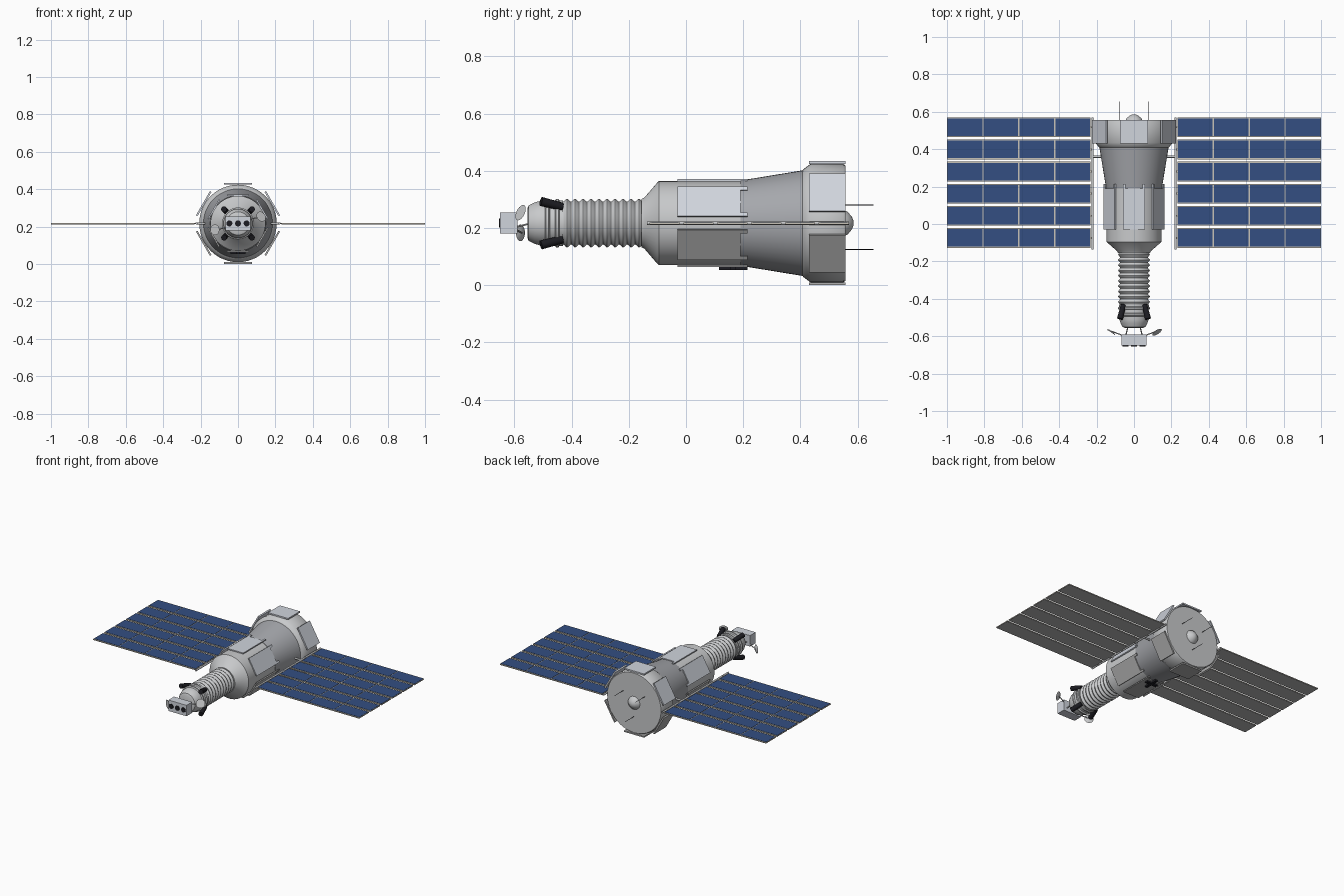
import bpy, bmesh, math
from mathutils import Vector, Matrix

cube = bpy.data.objects.get("Cube")
if cube:
    bpy.data.objects.remove(cube, do_unlink=True)

AXIS = 0.217  # height of the body's long axis


def material(name, r, g, b):
    m = bpy.data.materials.new(name)
    m.use_nodes = True
    m.diffuse_color = (r, g, b, 1)
    m.node_tree.nodes["Principled BSDF"].inputs["Base Color"].default_value = (r, g, b, 1)
    return m


HULL = material("hull grey", 0.58, 0.59, 0.6)
PLATE = material("pale plate blue grey", 0.63, 0.66, 0.72)
LOWER = material("lower plate grey", 0.44, 0.44, 0.44)
CONE = material("dark hull grey", 0.38, 0.39, 0.415)
BLUE = material("solar cell blue", 0.033, 0.077, 0.225)
FRAME = material("frame cream", 0.58, 0.55, 0.48)
UNDER = material("wing underside grey", 0.46, 0.46, 0.465)
BLACK = material("black", 0.012, 0.012, 0.016)


def finish(name, bm, mats, smooth=True):
    bmesh.ops.recalc_face_normals(bm, faces=bm.faces)
    me = bpy.data.meshes.new(name)
    bm.to_mesh(me)
    bm.free()
    for m in mats:
        me.materials.append(m)
    if smooth:
        me.shade_smooth()
        me.set_sharp_from_angle(angle=math.radians(38))
    ob = bpy.data.objects.new(name, me)
    bpy.context.scene.collection.objects.link(ob)
    return ob


def lathe(name, profile, mat, sides=48):
    """Turn (y, radius) points about the body axis and cap both ends."""
    bm = bmesh.new()
    rings = []
    for y, r in profile:
        rings.append([bm.verts.new((r * math.cos(t), y, AXIS + r * math.sin(t)))
                      for t in (math.tau * i / sides for i in range(sides))])
    for a, b in zip(rings, rings[1:]):
        for i in range(sides):
            j = (i + 1) % sides
            bm.faces.new((a[i], a[j], b[j], b[i]))
    bm.faces.new(rings[0])
    bm.faces.new(rings[-1])
    return finish(name, bm, [mat])


def add_box(bm, lo, hi, index=0):
    lo, hi = Vector(lo), Vector(hi)
    mat = Matrix.Translation((lo + hi) / 2) @ Matrix.Diagonal((*(hi - lo), 1))
    verts = bmesh.ops.create_cube(bm, size=1, matrix=mat)["verts"]
    for f in {f for v in verts for f in v.link_faces}:
        f.material_index = index


def box(name, lo, hi, mat):
    bm = bmesh.new()
    add_box(bm, lo, hi)
    return finish(name, bm, [mat], False)


def rod(name, a, b, r, mat, r2=None, sides=12):
    a, b = Vector(a), Vector(b)
    turn = (b - a).to_track_quat("Z", "Y").to_matrix().to_4x4()
    bm = bmesh.new()
    bmesh.ops.create_cone(bm, cap_ends=True, segments=sides, radius1=r,
                          radius2=r if r2 is None else r2, depth=(b - a).length,
                          matrix=Matrix.Translation((a + b) / 2) @ turn)
    return finish(name, bm, [mat])


# Hull sections from nose to tail
lathe("nose_section", [(-0.555, 0.05), (-0.55, 0.062), (-0.53, 0.072), (-0.51, 0.078),
                       (-0.47, 0.078), (-0.43, 0.08)], HULL)
RIDGES, STEPS, START, PITCH = 10, 8, -0.43, 0.028
ribs = [(START + i * PITCH / STEPS, 0.08 - 0.005 * math.cos(math.tau * i / STEPS))
        for i in range(RIDGES * STEPS + 1)]
lathe("ribbed_neck", ribs, HULL)
for i, y in enumerate((-0.485, -0.45)):
    lathe(f"nose_hoop_{i}", [(y - 0.01, 0.076), (y - 0.004, 0.085),
                             (y + 0.004, 0.085), (y + 0.01, 0.076)], HULL)
lathe("main_cylinder", [(-0.155, 0.085), (-0.145, 0.09), (-0.102, 0.14), (-0.095, 0.147),
                        (0.19, 0.147)], HULL)
lathe("tail_cone", [(0.19, 0.149), (0.41, 0.185)], CONE)
lathe("tail_ring", [(0.405, 0.18), (0.41, 0.188), (0.435, 0.207), (0.55, 0.207), (0.557, 0.202)], HULL)
lathe("tail_dome", [(0.555, 0.045), (0.565, 0.04), (0.58, 0.022), (0.586, 0.008)], HULL, 24)

# Six flat plates around the middle and six around the tail; the lower ones are greyer
for k in range(6):
    turn = math.radians(30 + 60 * k)
    place = Matrix.Translation((0, 0, AXIS)) @ Matrix.Rotation(-turn, 4, "Y")
    mat = PLATE if math.sin(turn) > 0 else LOWER

    bm = bmesh.new()
    add_box(bm, (0.146, -0.03, -0.06), (0.1535, 0.19, 0.06))
    for s in (-1, 1):  # tabs that reach over the cone
        add_box(bm, (0.147, 0.19, s * 0.053 - 0.007), (0.1535, 0.215, s * 0.053 + 0.007))
    bm.transform(place)
    finish(f"middle_plate_{k}", bm, [mat], False)

    bm = bmesh.new()
    add_box(bm, (0.207, 0.43, -0.075), (0.2165, 0.557, 0.075))
    bm.transform(place)
    finish(f"tail_plate_{k}", bm, [mat], False)

# Tail antennas
for i, (x, z) in enumerate(((-0.08, 0.063), (0.08, 0.063), (0, -0.092))):
    rod(f"tail_antenna_{i}", (x, 0.55, AXIS + z), (x, 0.656, AXIS + z), 0.0014, BLACK, sides=6)

# Solar wings: framed strips with cells on top and a plain underside
ROOT, TIP, COLUMNS = 0.232, 1.0, 4
pitch = (TIP - ROOT) / COLUMNS
for side, s in (("left", 1), ("right", -1)):
    bm = bmesh.new()
    for i in range(6):
        y = -0.0745 + 0.1183 * i
        add_box(bm, (ROOT, y - 0.053, AXIS - 0.003), (TIP, y + 0.053, AXIS + 0.002))
        for c in range(COLUMNS):
            x = ROOT + pitch * c
            add_box(bm, (x + 0.003, y - 0.0465, AXIS + 0.001),
                    (x + pitch - 0.003, y + 0.0465, AXIS + 0.0035), 1)
        add_box(bm, (ROOT + 0.001, y - 0.052, AXIS - 0.0045), (TIP - 0.001, y + 0.052, AXIS - 0.002), 2)
        # hinge at the root of each strip
        add_box(bm, (0.222, y - 0.005, AXIS - 0.004), (ROOT + 0.001, y + 0.005, AXIS + 0.003))
    bmesh.ops.scale(bm, vec=(s, 1, 1), verts=bm.verts)
    finish(f"{side}_solar_wing", bm, [FRAME, BLUE, UNDER], False)
    rod(f"{side}_wing_spar", (s * 0.222, -0.137, AXIS), (s * 0.222, 0.57, AXIS), 0.006, HULL)
    rod(f"{side}_wing_arm", (s * 0.17, 0.36, AXIS), (s * 0.222, 0.36, AXIS), 0.006, HULL)

    # Nose thrusters
    for level, v in (("upper", 1), ("lower", -1)):
        rod(f"{side}_{level}_thruster", (s * 0.056, -0.432, AXIS + v * 0.057),
            (s * 0.075, -0.507, AXIS + v * 0.076), 0.014, BLACK, 0.016)

    # Dishes on arms beside the instrument box
    hub = Vector((s * 0.12, -0.573, AXIS + s * 0.034))
    aim = Vector((s * 0.54, -0.84, 0.2 + 0.2 * s)).normalized()
    rod(f"{side}_dish_arm", (s * 0.05, -0.6, AXIS + s * 0.02), hub, 0.003, HULL, sides=8)
    rod(f"{side}_dish", hub, hub + aim * 0.007, 0.014, HULL, 0.029, 24)
    rod(f"{side}_box_strut", (s * 0.03, -0.54, AXIS), (s * 0.045, -0.6, AXIS - 0.015), 0.003, HULL, sides=8)

# Instrument box with three round ports
box("instrument_box", (-0.068, -0.65, 0.18), (0.068, -0.59, 0.254), PLATE)
for i in (-1, 0, 1):
    rod(f"box_port_{i + 1}", (i * 0.046, -0.645, AXIS), (i * 0.046, -0.654, AXIS), 0.016, BLACK, sides=16)

# Sensor cross under the body
box("sensor_bar", (-0.009, 0.115, 0.053), (0.009, 0.215, 0.07), BLACK)
box("sensor_crossbar", (-0.04, 0.155, 0.053), (0.04, 0.175, 0.064), BLACK)
